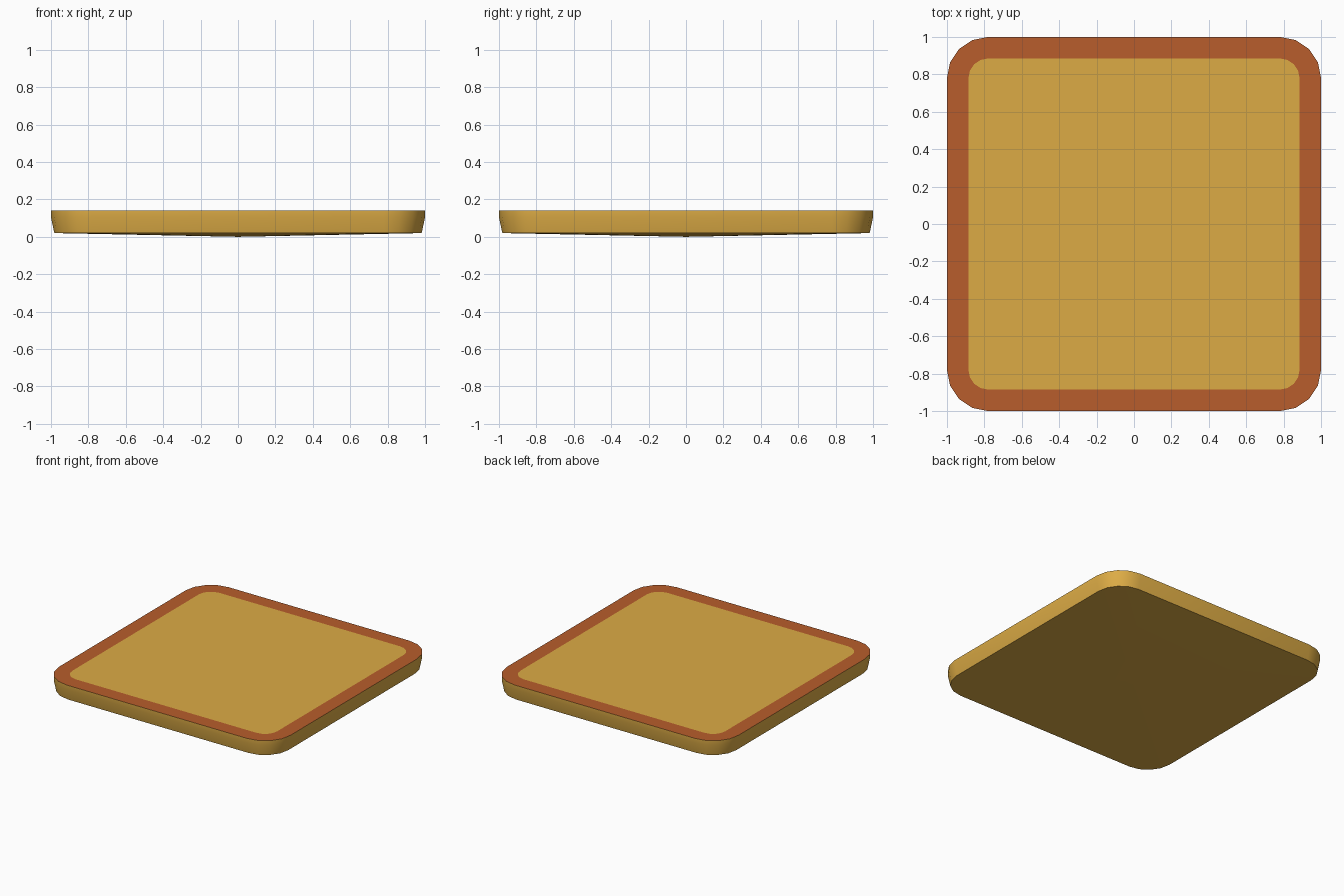
import bpy, bmesh, math

if "Cube" in bpy.data.objects:
    bpy.data.objects.remove(bpy.data.objects["Cube"])


def material(name, color):
    m = bpy.data.materials.new(name)
    m.diffuse_color = color
    m.use_nodes = True
    m.node_tree.nodes["Principled BSDF"].inputs["Base Color"].default_value = m.diffuse_color
    return m


gold = material("gold", (0.72, 0.41, 0.06, 1))
rust = material("rust", (0.48, 0.11, 0.025, 1))

CORNER = 0.78   # centre of each corner arc
RADIUS = 0.22
SEGMENTS = 4


def ring(bm, inset, z):
    """Rounded-square loop, inset from the outer edge."""
    verts = []
    r = RADIUS - inset
    for q in range(4):
        mid = math.pi / 4 + q * math.pi / 2
        cx = CORNER * math.copysign(1, math.cos(mid))
        cy = CORNER * math.copysign(1, math.sin(mid))
        for i in range(SEGMENTS + 1):
            a = (q + i / SEGMENTS) * math.pi / 2
            verts.append(bm.verts.new((cx + r * math.cos(a), cy + r * math.sin(a), z)))
    return verts


def bridge(bm, upper, lower, mat):
    n = len(upper)
    for i in range(n):
        j = (i + 1) % n
        f = bm.faces.new((upper[i], lower[i], lower[j], upper[j]))
        f.material_index = mat


bm = bmesh.new()

# top panel, coloured border and tapering side wall
loops = [ring(bm, inset, z) for inset, z in
         ((0.115, 0.14), (0.0, 0.14), (0.0, 0.105), (0.018, 0.02))]
bm.faces.new(loops[0])
for k in range(3):
    bridge(bm, loops[k], loops[k + 1], 1 if k == 0 else 0)

# shallow pointed underside
tip = bm.verts.new((0, 0, 0))
base = loops[-1]
for i in range(len(base)):
    bm.faces.new((base[(i + 1) % len(base)], base[i], tip))

bmesh.ops.recalc_face_normals(bm, faces=bm.faces[:])
mesh = bpy.data.meshes.new("square_tile")
bm.to_mesh(mesh)
bm.free()
mesh.materials.append(gold)
mesh.materials.append(rust)
tile = bpy.data.objects.new("square_tile", mesh)
bpy.context.collection.objects.link(tile)

# smooth rounded corners, crisp top and bottom edges
bpy.context.view_layer.objects.active = tile
tile.select_set(True)
bpy.ops.object.shade_smooth_by_angle(angle=math.radians(35))
